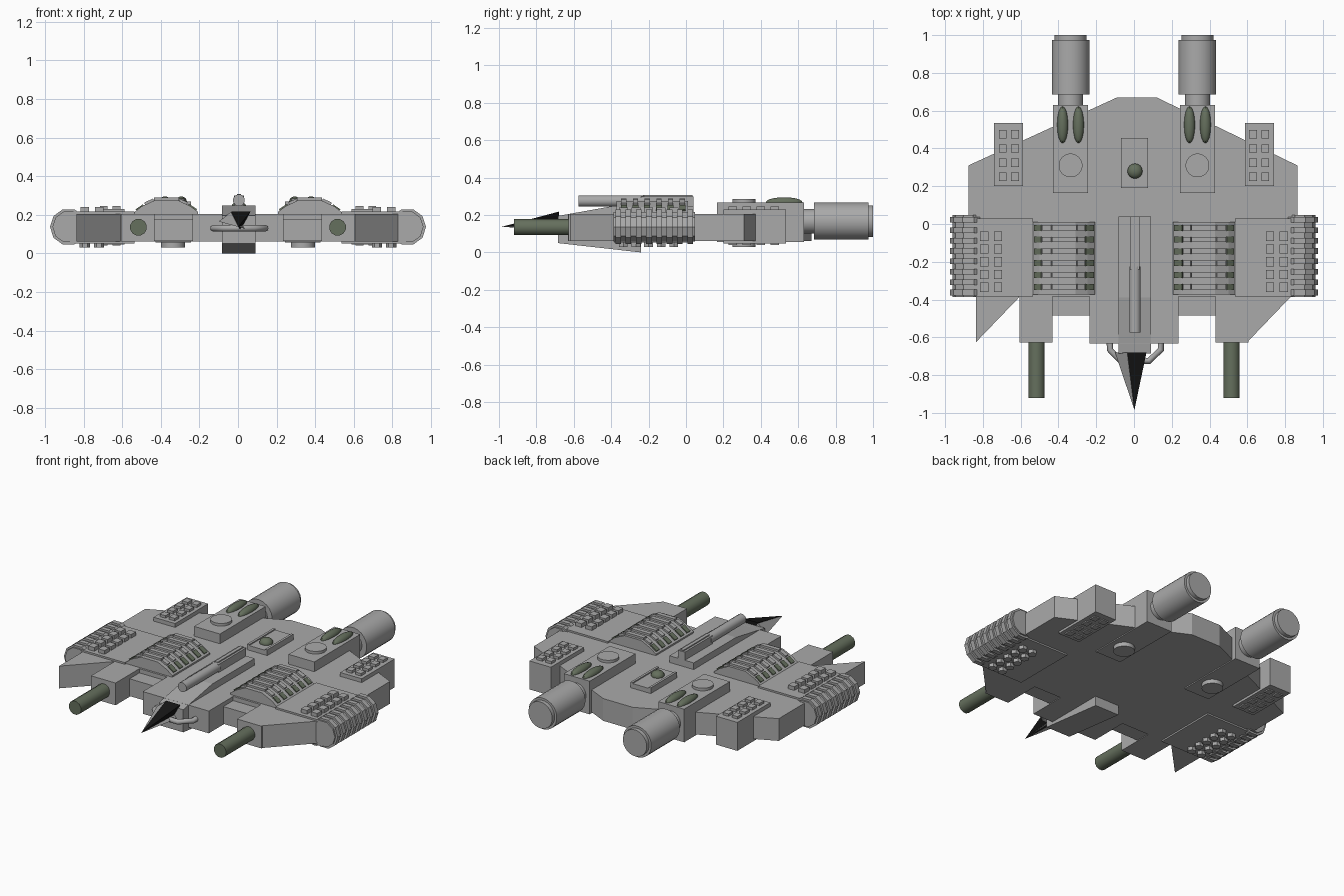
import bpy, bmesh, math
from mathutils import Matrix, Vector

if "Cube" in bpy.data.objects:
    bpy.data.objects.remove(bpy.data.objects["Cube"])


def material(name, rgb):
    m = bpy.data.materials.new(name)
    m.diffuse_color = (*rgb, 1)
    m.use_nodes = True
    m.node_tree.nodes["Principled BSDF"].inputs["Base Color"].default_value = m.diffuse_color
    return m


GREY = material("hull grey", (0.40, 0.40, 0.40))
GREEN = material("dull green", (0.13, 0.16, 0.11))
BLACK = material("black", (0.008, 0.008, 0.008))


def finish(name, bm, mat, smooth=False):
    bmesh.ops.recalc_face_normals(bm, faces=bm.faces)
    me = bpy.data.meshes.new(name)
    bm.to_mesh(me)
    bm.free()
    me.materials.append(mat)
    ob = bpy.data.objects.new(name, me)
    bpy.context.collection.objects.link(ob)
    if smooth:
        bpy.ops.object.select_all(action='DESELECT')
        ob.select_set(True)
        bpy.context.view_layer.objects.active = ob
        bpy.ops.object.shade_smooth_by_angle(angle=math.radians(35))
    return ob


def add_box(bm, x0, x1, y0, y1, z0, z1, tilt=0):
    m = (Matrix.Translation(((x0 + x1) / 2, (y0 + y1) / 2, (z0 + z1) / 2))
         @ Matrix.Rotation(tilt, 4, 'Y')
         @ Matrix.Diagonal((abs(x1 - x0), abs(y1 - y0), abs(z1 - z0), 1)))
    bmesh.ops.create_cube(bm, size=1, matrix=m)


def box(name, *dims, mat=GREY):
    bm = bmesh.new()
    add_box(bm, *dims)
    return finish(name, bm, mat)


def add_cyl(bm, c, r, depth, axis, n):
    rot = Matrix.Rotation(math.pi / 2, 4, 'X') if axis == 'Y' else Matrix()
    spin = Matrix.Rotation(math.pi / n, 4, 'Z')
    bmesh.ops.create_cone(bm, cap_ends=True, segments=n, radius1=r, radius2=r,
                          depth=depth, matrix=Matrix.Translation(c) @ rot @ spin)


def cyl(name, c, r, depth, axis='Y', n=24, mat=GREY):
    bm = bmesh.new()
    add_cyl(bm, c, r, depth, axis, n)
    return finish(name, bm, mat, n > 10)


def prism(name, pts, vec, mat=GREY):
    """Extrude a flat 3D outline along vec."""
    bm = bmesh.new()
    f = bm.faces.new([bm.verts.new(p) for p in pts])
    top = bmesh.ops.extrude_face_region(bm, geom=[f])['geom']
    bmesh.ops.translate(bm, vec=vec, verts=[v for v in top if isinstance(v, bmesh.types.BMVert)])
    return finish(name, bm, mat)


def slab(name, xy, z0, z1):
    return prism(name, [(x, y, z0) for x, y in xy], (0, 0, z1 - z0))


def spike(name, base, tip, mat):
    bm = bmesh.new()
    b = [bm.verts.new(p) for p in base]
    t = bm.verts.new(tip)
    bm.faces.new(b)
    for i in range(len(b)):
        bm.faces.new((b[i], b[(i + 1) % len(b)], t))
    return finish(name, bm, mat)


def ellipsoid(name, c, size, mat):
    bm = bmesh.new()
    bmesh.ops.create_uvsphere(bm, u_segments=16, v_segments=10, radius=1,
                              matrix=Matrix.Translation(c) @ Matrix.Diagonal((*size, 1)))
    return finish(name, bm, mat, True)


# main hull slab and front blocks
slab("hull", [(-.09, .67), (-.877, .31), (-.877, -.385), (.865, -.385), (.865, .31), (.12, .67)], .062, .205)
box("nose_block", -.235, .235, -.632, -.38, .062, .205)
slab("left_wing_spike", [(-.836, -.38), (-.836, -.625), (-.61, -.39), (-.61, -.38)], .062, .205)
slab("right_wing_wedge", [(.835, -.38), (.60, -.625), (.55, -.625), (.55, -.38)], .062, .205)

# central spine with sloped top and keel
prism("spine", [(-.083, -.685, .05), (-.083, -.24, 0), (-.083, -.24, .1), (-.083, .04, .1),
                (-.083, .04, .248), (-.083, -.39, .248), (-.083, -.685, .195)], (.173, 0, 0))
cyl("rail_barrel", (.005, -.40, .275), .031, .35, n=12)
box("rail_breech", -.02, .03, -.24, .04, .24, .30)
box("rail_top_fin", -.006, .016, -.23, .035, .29, .307)

# black and grey nose spikes, and the tube loop round them
tip = (.002, -.985, .137)
spike("black_nose", [(-.035, -.68, .218), (.066, -.68, .218), (.012, -.68, .12)], tip, BLACK)
spike("grey_nose", [(-.1, -.68, .165), (-.036, -.68, .215), (.045, -.68, .125)], tip, GREY)
cu = bpy.data.curves.new("nose_loop", 'CURVE')
cu.dimensions = '3D'
cu.bevel_depth = .017
cu.bevel_resolution = 2
sp = cu.splines.new('POLY')
path = [(-.128, -.6), (-.128, -.665), (-.07, -.725), (.08, -.725), (.142, -.665), (.142, -.6)]
sp.points.add(len(path) - 1)
for p, (x, y) in zip(sp.points, path):
    p.co = (x, y, .13, 1)
cu.materials.append(GREY)
bpy.context.collection.objects.link(bpy.data.objects.new("nose_loop", cu))

# rear deck plate with green dome
box("deck_plate", -.068, .075, .19, .455, .2, .235)
for x in (-.068, .06):
    box("deck_plate_edge", x, x + .015, .19, .455, .2, .242)
ellipsoid("deck_dome", (.005, .28, .238), (.04, .04, .03), GREEN)

ROWS = [-.02 - .0625 * i for i in range(6)]
for s, side in ((-1, "left"), (1, "right")):
    def bx(part, x0, x1, *rest, mat=GREY):
        return box(side + part, s * x0, s * x1, *rest, mat=mat)

    # gun mount, lower step and green gun
    bx("_gun_mount", .432, .607, -.627, -.38, .062, .205)
    bx("_front_step", .23, .44, -.485, -.38, .067, .178)
    cyl(side + "_gun", (s * .516, -.765, .135), .044, .31, n=12, mat=GREEN)

    # arched vent housing
    arch = [(.535, .19), (.535, .215), (.50, .243), (.43, .275), (.31, .275),
            (.245, .243), (.207, .215), (.207, .19)]
    prism(side + "_vent_housing", [(s * x, -.372, z) for x, z in arch], (0, .382, 0))
    ribs, slots = bmesh.new(), bmesh.new()
    for y in ROWS:
        add_box(ribs, s * .435, s * .305, y - .014, y + .014, .27, .288)
        for x0, z0, x1, z1 in ((.53, .219, .485, .25), (.212, .219, .262, .252)):
            add_box(slots, s * x0, s * x1, y - .016, y + .016,
                    (z0 + z1) / 2 - .006, (z0 + z1) / 2 + .008,
                    math.atan2(z1 - z0, s * (x0 - x1)) if s * (x0 - x1) > 0
                    else -math.atan2(z1 - z0, s * (x1 - x0)))
        for x0, x1, t in ((.485, .435, 1), (.262, .305, -1)):
            add_box(ribs, s * x0, s * x1, y - .014, y + .014, .258, .274, s * t * .42)
    finish(side + "_vent_ribs", ribs, GREY)
    finish(side + "_vent_slots", slots, GREEN)

    # wing armour with tiles on top and underneath
    bx("_wing_armour", .535, .87, -.385, .03, .052, .216)
    tiles = bmesh.new()
    for x in (.72, .793):
        for i in range(5):
            y = -.065 - .0675 * i
            add_box(tiles, s * (x - .022), s * (x + .022), y - .024, y + .024, .21, .24)
            add_cyl(tiles, (s * x, y, .045), .027, .03, 'Z', 6)
    finish(side + "_wing_tiles", tiles, GREY)

    # ribbed drum on the wing tip
    drum = bmesh.new()
    add_cyl(drum, (s * .878, -.17, .137), .083, .435, 'Y', 10)
    for i in range(8):
        add_cyl(drum, (s * .878, .022 - .055 * i, .137), .096, .03, 'Y', 10)
    finish(side + "_wing_drum", drum, GREY)

    # rear side box with small tiles
    bx("_rear_box", .587, .74, .2, .535, .047, .23)
    tiles = bmesh.new()
    for x in (.63, .695):
        for i in range(4):
            y = .25 + .075 * i
            add_box(tiles, s * (x - .02), s * (x + .02), y - .022, y + .022, .04, .246)
    finish(side + "_rear_box_tiles", tiles, GREY)

    # engine pod, hatches, green vents, nozzle
    ex = .336 * s
    box(side + "_engine_pod", ex - .092, ex + .092, .165, .63, .055, .268)
    cyl(side + "_pod_hatches", (ex, .31, .157), .063, .256, 'Z', 20)
    for dx in (-.042, .042):
        ellipsoid(side + "_pod_vent", (ex + dx, .525, .268), (.029, .098, .027), GREEN)
    cyl(side + "_engine_neck", (ex, .66, .167), .066, .1)
    cyl(side + "_engine_barrel", (ex, .83, .167), .1, .29)
    cyl(side + "_engine_cap", (ex, .98, .167), .085, .04)
